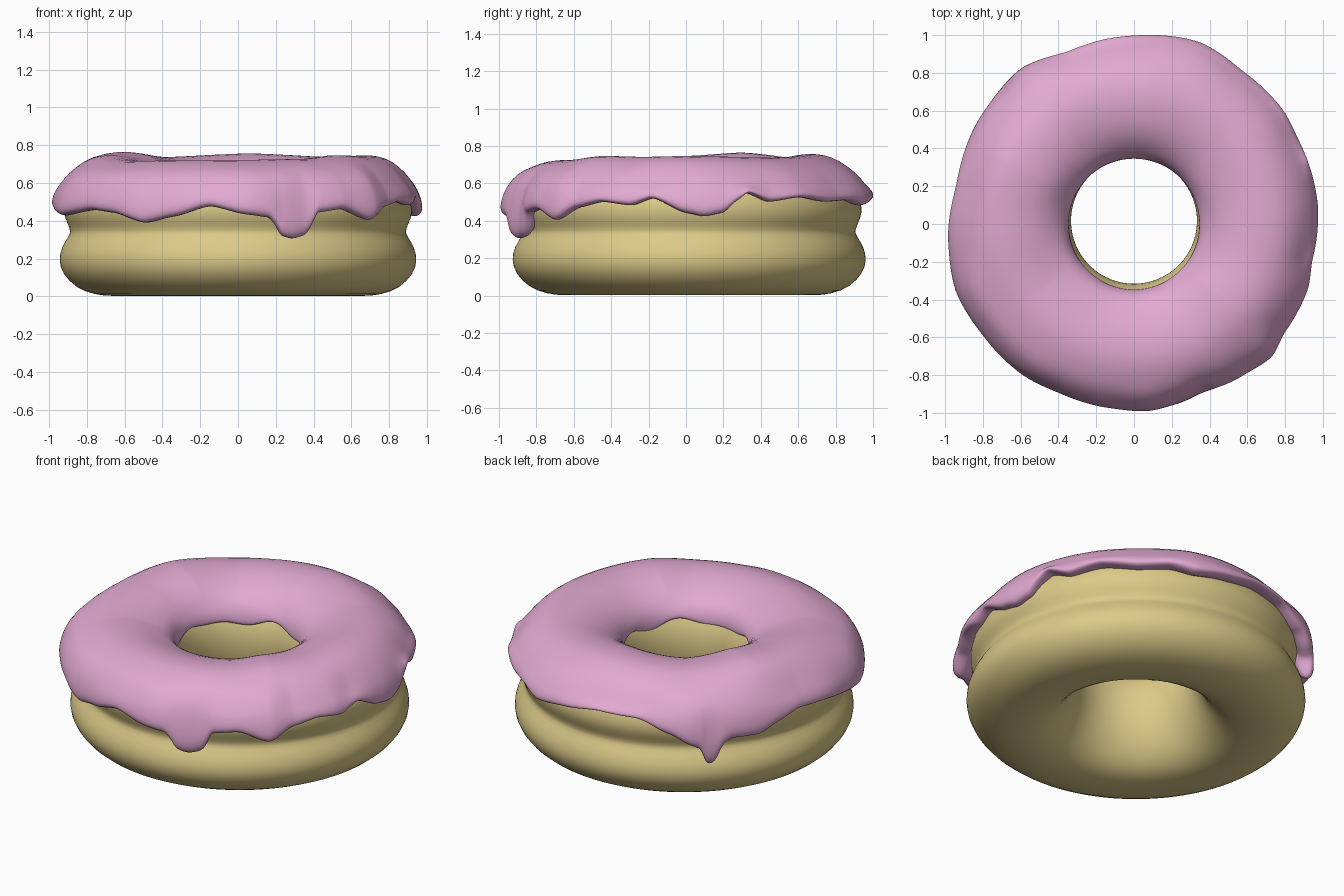
import bpy, bmesh
from math import cos, sin, radians


def around(table, deg):
    """Smooth periodic lookup in a list of (angle, value) pairs."""
    pts = [(table[-1][0] - 360, table[-1][1])] + table + [(table[0][0] + 360, table[0][1])]
    for (a, u), (b, v) in zip(pts, pts[1:]):
        if a <= deg <= b:
            t = (deg - a) / (b - a)
            t = 0.5 * t + 0.5 * t * t * (3 - 2 * t)
            return u + (v - u) * t


def ring_solid(name, section, steps, color, centre):
    """Sweep a closed (radius, height) section, which may vary with angle, round z."""
    bm = bmesh.new()
    rings = []
    for i in range(steps):
        deg = 360 * i / steps
        a = radians(deg)
        rings.append([bm.verts.new((centre[0] + r * cos(a), centre[1] + r * sin(a), z))
                      for r, z in section(deg)])
    n = len(rings[0])
    for i in range(steps):
        p, q = rings[i], rings[(i + 1) % steps]
        for j in range(n):
            k = (j + 1) % n
            bm.faces.new((p[j], q[j], q[k], p[k]))
    bmesh.ops.recalc_face_normals(bm, faces=bm.faces)
    for f in bm.faces:
        f.smooth = True
    mesh = bpy.data.meshes.new(name)
    bm.to_mesh(mesh)
    bm.free()
    obj = bpy.data.objects.new(name, mesh)
    bpy.context.collection.objects.link(obj)
    sub = obj.modifiers.new("smooth", 'SUBSURF')
    sub.levels = sub.render_levels = 1
    mat = bpy.data.materials.new(name + "_colour")
    mat.diffuse_color = color
    mesh.materials.append(mat)
    return obj


# Dough: flat-bottomed ring with a pinched waist
dough_section = [(0.66, 0.0), (0.76, 0.008), (0.86, 0.045), (0.93, 0.12), (0.95, 0.19),
                 (0.935, 0.26), (0.895, 0.32), (0.885, 0.345), (0.905, 0.39), (0.925, 0.44),
                 (0.92, 0.51), (0.87, 0.60), (0.78, 0.67), (0.65, 0.69), (0.50, 0.67),
                 (0.40, 0.60), (0.35, 0.51), (0.33, 0.42), (0.335, 0.32), (0.36, 0.22),
                 (0.41, 0.12), (0.48, 0.045), (0.56, 0.008)]
ring_solid("dough", lambda deg: dough_section, 96, (0.72, 0.59, 0.25, 1), (0.0, 0.017))

# Icing: lower rim height, outer radius and crest height by angle
rim = [(0, .44), (6, .42), (12, .44), (17, .51), (20, .55), (28, .50), (39, .525), (51, .50),
       (62, .51), (70, .48), (83, .51), (95, .54), (108, .53), (120, .45), (127, .385),
       (130, .36), (131, .28), (133, .26), (135, .29), (137, .38), (140, .41), (150, .405),
       (158, .455), (166, .49), (176, .48), (200, .425), (218, .455), (227, .44), (239, .385),
       (249, .42), (261, .475), (273, .43), (280, .415), (282, .38), (284, .315), (288, .30),
       (292, .315), (294, .35), (296, .44), (305, .46), (315, .40), (323, .47), (332, .50),
       (342, .48), (349, .52)]
outer = [(0, .98), (6, .985), (27, .985), (38, 1.0), (54, 1.0), (70, 1.03), (95, 1.0),
         (111, .985), (126, 1.025), (143, 1.0), (168, .97), (186, .995), (201, 1.015),
         (217, 1.0), (233, 1.0), (246, .985), (264, .99), (274, 1.0), (284, .985),
         (292, .97), (306, .995), (316, 1.02), (324, .99), (339, .99), (348, .97)]
crest = [(0, .75), (45, .74), (85, .76), (125, .74), (154, .768), (180, .75), (215, .72),
         (270, .725), (300, .73), (320, .75), (340, .745)]


def icing_section(deg):
    e, R, t = around(rim, deg), around(outer, deg) - 0.005, around(crest, deg)
    inner = 0.52 + 0.015 * sin(radians(5 * deg)) + 0.01 * cos(radians(8 * deg))
    pts = [(0.37, inner + 0.03), (0.35, inner), (0.343, inner + 0.02), (0.352, 0.59),
           (0.39, 0.645), (0.46, t - 0.05), (0.55, t - 0.015), (0.65, t), (0.74, t - 0.005),
           (0.82, t - 0.035), (R - 0.09, 0.655), (R - 0.04, 0.59)]
    # hanging skirt down to the rounded lip, then back up inside the dough
    for inset, f in [(0.015, 0.3), (0.002, 0.6), (0.0, 0.82), (0.014, 0.96), (0.045, 1.0),
                     (0.085, 0.93), (0.115, 0.6)]:
        pts.append((R - inset, 0.59 - (0.59 - e) * f))
    return pts + [(0.82, 0.62), (0.65, 0.67), (0.48, 0.63)]


ring_solid("icing", icing_section, 288, (0.76, 0.40, 0.64, 1), (0.0, 0.0))
